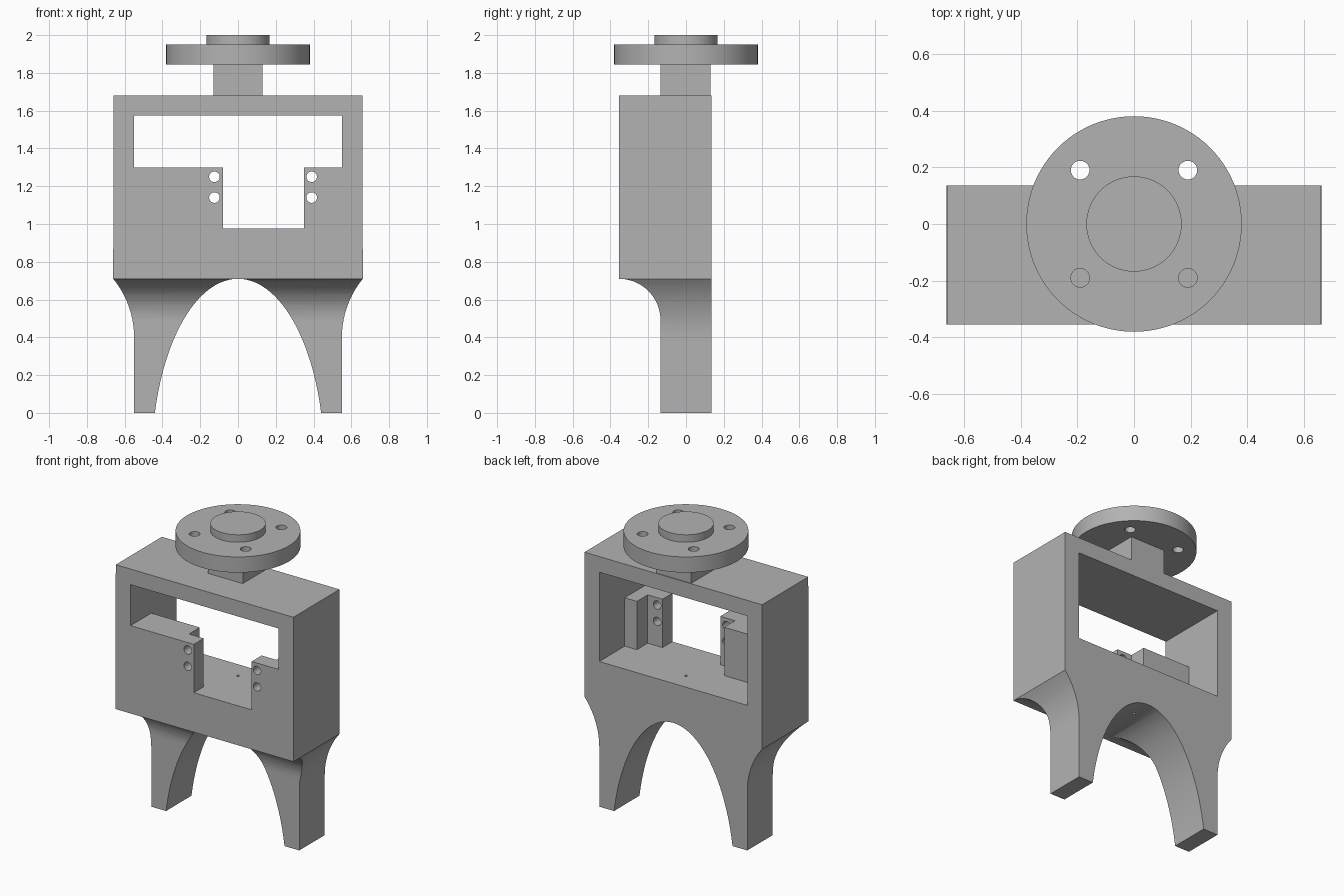
import bpy, bmesh, math
from mathutils import Vector, Matrix

if "Cube" in bpy.data.objects:
    bpy.data.objects.remove(bpy.data.objects["Cube"])

grey = bpy.data.materials.new("plain grey")
grey.use_nodes = True
grey.diffuse_color = (0.45, 0.45, 0.45, 1)
grey.node_tree.nodes["Principled BSDF"].inputs["Base Color"].default_value = (0.45, 0.45, 0.45, 1)


def add_object(name, bm):
    bmesh.ops.recalc_face_normals(bm, faces=bm.faces)
    mesh = bpy.data.meshes.new(name)
    bm.to_mesh(mesh)
    bm.free()
    mesh.materials.append(grey)
    obj = bpy.data.objects.new(name, mesh)
    bpy.context.collection.objects.link(obj)
    return obj


def prism(name, points, sweep):
    """Extrude a closed outline of 3D points along a vector."""
    bm = bmesh.new()
    face = bm.faces.new([bm.verts.new(p) for p in points])
    new = bmesh.ops.extrude_face_region(bm, geom=[face])["geom"]
    bmesh.ops.translate(bm, vec=Vector(sweep),
                        verts=[v for v in new if isinstance(v, bmesh.types.BMVert)])
    return add_object(name, bm)


def box(name, x, y, z):
    outline = [(x[0], y[0], z[0]), (x[1], y[0], z[0]), (x[1], y[0], z[1]), (x[0], y[0], z[1])]
    return prism(name, outline, (0, y[1] - y[0], 0))


def cylinder(name, radius, depth, centre, along_y=False, sides=32):
    bm = bmesh.new()
    turn = Matrix.Rotation(math.pi / 2, 4, "X") if along_y else Matrix()
    bmesh.ops.create_cone(bm, cap_ends=True, segments=sides, radius1=radius, radius2=radius,
                          depth=depth, matrix=Matrix.Translation(centre) @ turn)
    return add_object(name, bm)


def activate(obj):
    bpy.ops.object.select_all(action="DESELECT")
    obj.select_set(True)
    bpy.context.view_layer.objects.active = obj


def cut(obj, cutter):
    mod = obj.modifiers.new("cut", "BOOLEAN")
    mod.operation = "DIFFERENCE"
    mod.solver = "EXACT"
    mod.object = cutter
    activate(obj)
    bpy.ops.object.modifier_apply(modifier=mod.name)
    bpy.data.objects.remove(cutter)


def smooth(obj):
    activate(obj)
    bpy.ops.object.shade_smooth_by_angle(angle=math.radians(25))


FRONT, BACK, BASE = -0.355, 0.135, 0.71

# Housing and legs: half outline from the arch crown round to the top, then mirrored
start = math.acos(0.25 / 0.96)
arch = [(0.456 * math.sin(a), 0.96 * math.cos(a) - 0.25)
        for a in [start * i / 24 for i in range(25)]]
flare_r = 0.49
end = math.asin(0.31 / flare_r)
flare = [(0.55 + flare_r * (1 - math.cos(a)), 0.40 + flare_r * math.sin(a))
         for a in [end * i / 10 for i in range(11)]]
half = arch + [(0.55, 0)] + flare + [(0.66, 1.68)]
outline = half + [(-x, z) for x, z in reversed(half[1:])]
housing = prism("housing_with_legs", [(x, FRONT, z) for x, z in outline], (0, BACK - FRONT, 0))

# Hollow under the front of the housing, curving into the legs
r = 0.22
cove = [(FRONT + r * math.cos(a), BASE - r + r * math.sin(a))
        for a in [math.pi / 2 * i / 16 for i in range(17)]]
cove += [(-0.6, BASE), (-0.6, -0.1), (FRONT + r, -0.1)]
cut(housing, prism("cove", [(-1, y, z) for y, z in cove], (2, 0, 0)))

# Window, slot and stepped cavity
FLOOR, SILL, HEAD = 0.975, 1.30, 1.575
cut(housing, box("cavity", (-0.55, 0.55), (-0.135, 0.3), (FLOOR, HEAD)))
cut(housing, box("window", (-0.55, 0.55), (-0.6, 0), (SILL, HEAD)))
cut(housing, box("pocket", (-0.19, 0.46), (-0.25, 0), (FLOOR, SILL + 0.1)))
cut(housing, box("slot", (-0.08, 0.35), (-0.6, 0), (FLOOR, SILL + 0.1)))

# Mounting holes beside the slot and a pilot hole in the floor
for x in (-0.125, 0.39):
    for z in (1.14, 1.25):
        cut(housing, cylinder("screw_hole", 0.028, 0.4, (x, -0.35, z), along_y=True))
cut(housing, cylinder("pilot_hole", 0.009, 0.5, (0, 0, 0.85), sides=16))
smooth(housing)

# Neck and round coupling
box("neck", (-0.13, 0.13), (-0.135, 0.13), (1.68, 1.845))
flange = cylinder("flange", 0.38, 0.105, (0, 0, 1.8975), sides=96)
for x in (-0.19, 0.19):
    for y in (-0.19, 0.19):
        cut(flange, cylinder("bolt_hole", 0.033, 0.4, (x, y, 1.9)))
smooth(flange)
smooth(cylinder("centring_boss", 0.168, 0.05, (0, 0, 1.975), sides=64))
